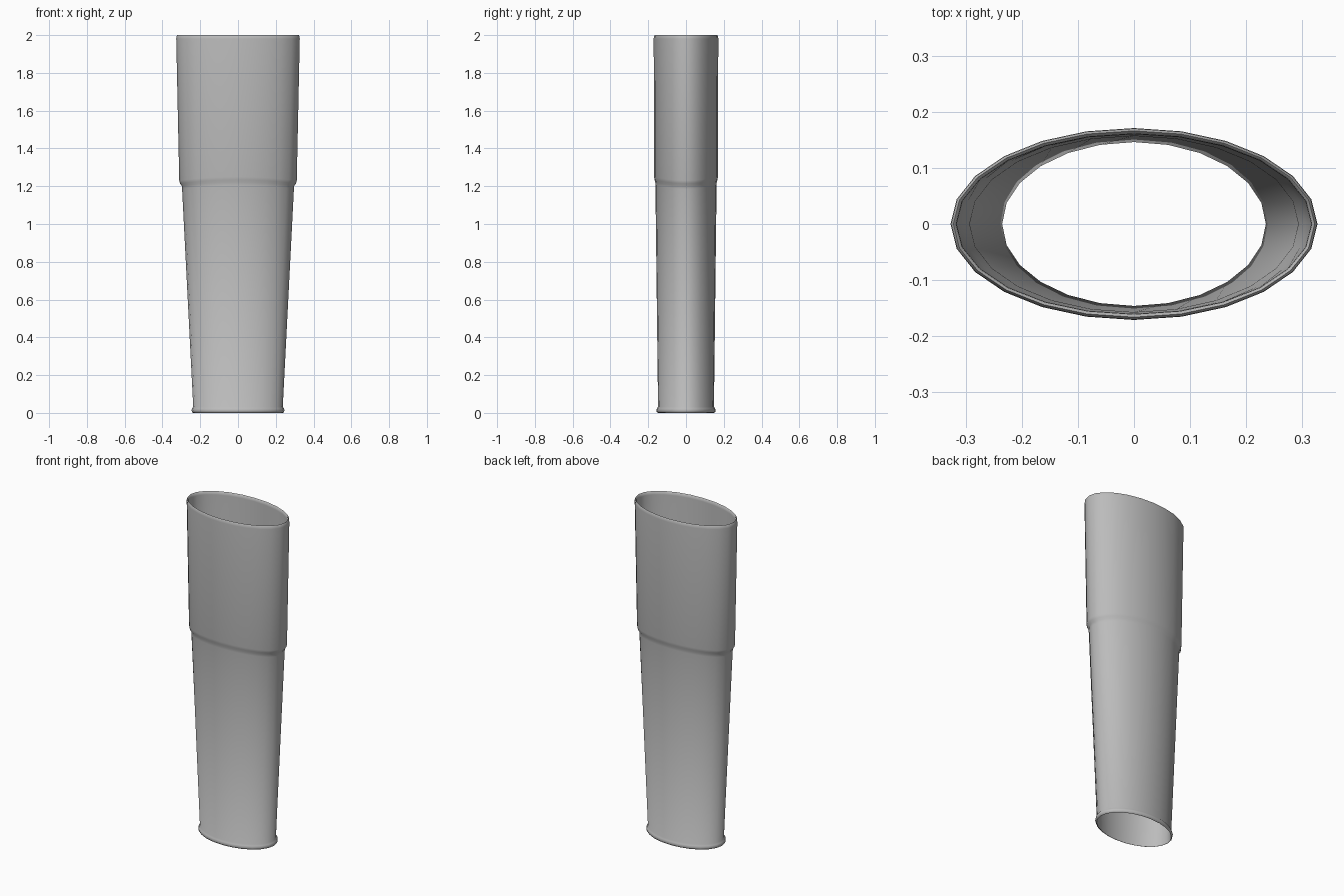
import bpy, bmesh, math

cube = bpy.data.objects.get("Cube")
if cube:
    bpy.data.objects.remove(cube, do_unlink=True)

SIDES = 24

# One flat grey for the whole sleeve
grey = bpy.data.materials.new("plain grey")
grey.use_nodes = True
colour = (0.5, 0.5, 0.5, 1)
grey.diffuse_color = colour
grey.node_tree.nodes["Principled BSDF"].inputs["Base Color"].default_value = colour

# Wall section: half width, half depth, height, dip of the ring at its two ends
section = [
    # foot bead
    (0.237, 0.148, 0.0, 0), (0.243, 0.154, 0.003, 0), (0.246, 0.157, 0.013, 0),
    (0.243, 0.154, 0.024, 0), (0.237, 0.148, 0.032, 0),
    # lower taper and rounded step
    (0.296, 0.162, 1.205, 0.02), (0.298, 0.163, 1.222, 0.02),
    (0.307, 0.167, 1.234, 0.02), (0.311, 0.169, 1.25, 0.02),
    # upper sleeve and rolled rim
    (0.327, 0.171, 1.98, 0), (0.326, 0.170, 1.993, 0), (0.322, 0.166, 2.0, 0),
    (0.317, 0.161, 1.995, 0), (0.316, 0.160, 1.98, 0),
    # inner wall
    (0.306, 0.160, 1.25, 0.02), (0.293, 0.157, 1.205, 0.02), (0.235, 0.146, 0.03, 0),
]

bm = bmesh.new()
rings = []
for rx, ry, z, dip in section:
    ring = []
    for i in range(SIDES):
        a = math.tau * i / SIDES
        ring.append(bm.verts.new((rx * math.cos(a), ry * math.sin(a),
                                  z - dip * math.cos(a) ** 2)))
    rings.append(ring)

# Join each ring to the next, closing the wall at the foot
for lower, upper in zip(rings, rings[1:] + rings[:1]):
    for i in range(SIDES):
        j = (i + 1) % SIDES
        bm.faces.new((lower[i], lower[j], upper[j], upper[i]))
bmesh.ops.recalc_face_normals(bm, faces=bm.faces)

mesh = bpy.data.meshes.new("tapered_sleeve")
bm.to_mesh(mesh)
bm.free()
mesh.materials.append(grey)
sleeve = bpy.data.objects.new("tapered_sleeve", mesh)
bpy.context.collection.objects.link(sleeve)

bpy.ops.object.select_all(action="DESELECT")
sleeve.select_set(True)
bpy.context.view_layer.objects.active = sleeve
bpy.ops.object.shade_smooth_by_angle(angle=math.radians(60))
